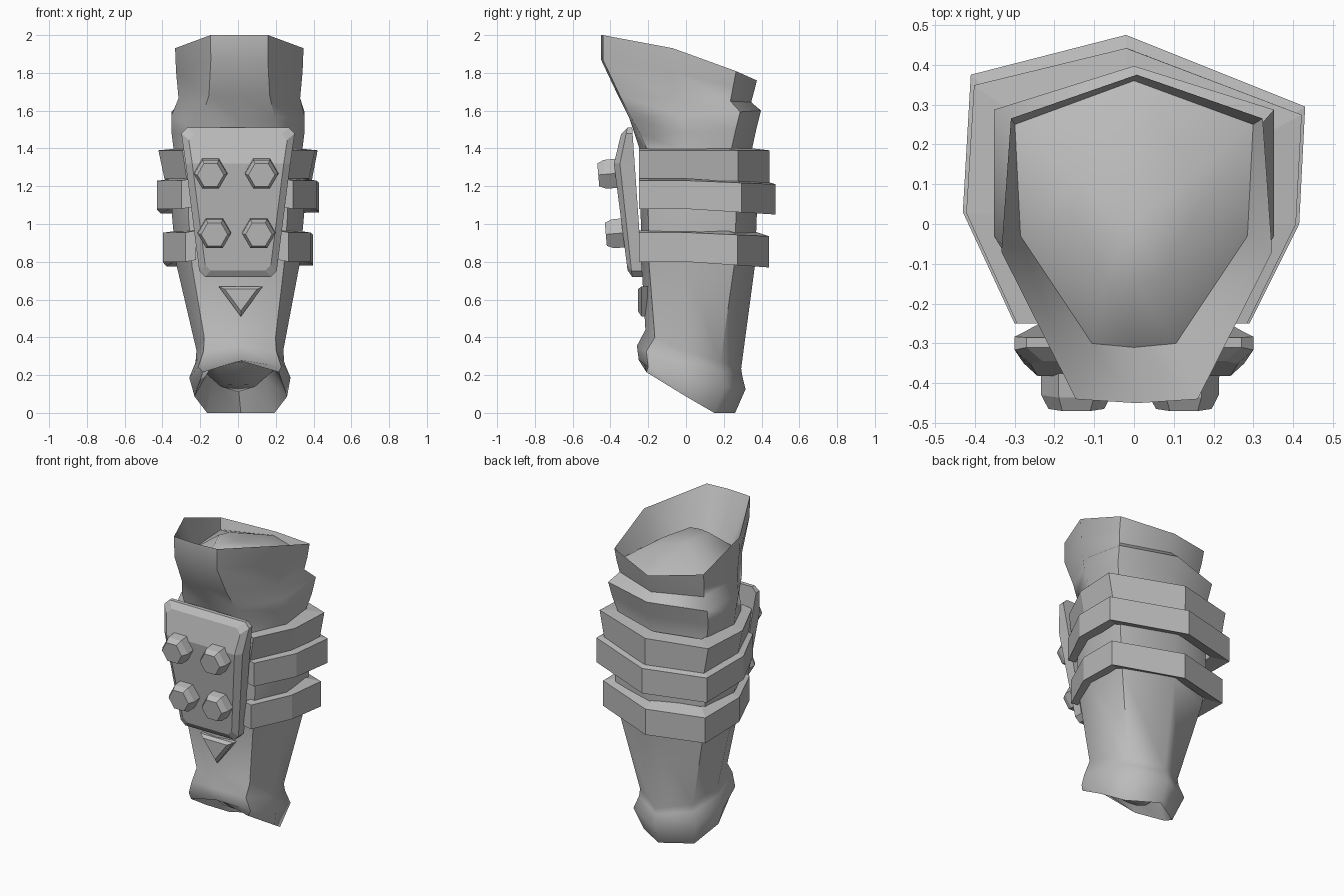
import bpy, bmesh, math
from mathutils import Matrix, Vector

if "Cube" in bpy.data.objects:
    bpy.data.objects.remove(bpy.data.objects["Cube"])

grey = bpy.data.materials.new("grey")
grey.diffuse_color = (0.5, 0.5, 0.5, 1)
grey.use_nodes = True
grey.node_tree.nodes["Principled BSDF"].inputs["Base Color"].default_value = grey.diffuse_color


def finish(name, bm, angle=None):
    """Turn a bmesh into a named object, optionally smooth shaded."""
    bmesh.ops.recalc_face_normals(bm, faces=bm.faces)
    me = bpy.data.meshes.new(name)
    bm.to_mesh(me)
    bm.free()
    ob = bpy.data.objects.new(name, me)
    bpy.context.collection.objects.link(ob)
    me.materials.append(grey)
    if angle:
        bpy.ops.object.select_all(action='DESELECT')
        bpy.context.view_layer.objects.active = ob
        ob.select_set(True)
        bpy.ops.object.shade_smooth_by_angle(angle=math.radians(angle))
    return ob


def loft(name, rings, angle=None, strips=False):
    """Skin rings of equal point count; close the ends with fans or strips."""
    bm = bmesh.new()
    rows = [[bm.verts.new(p) for p in r] for r in rings]
    n = len(rows[0])
    for a, b in zip(rows, rows[1:]):
        for i in range(n):
            j = (i + 1) % n
            bm.faces.new((a[i], a[j], b[j], b[i]))
    for row in (rows[0], rows[-1]):
        if strips:
            for i in range(n // 2 - 1):
                bm.faces.new((row[i], row[i + 1], row[n - 2 - i], row[n - 1 - i]))
            continue
        mid = bm.verts.new(sum((v.co for v in row), Vector()) / n)
        for i in range(n):
            bm.faces.new((row[i], row[(i + 1) % n], mid))
    return finish(name, bm, angle)


def ring(w, yf, yb, zf, zb, e=1.0, xf=0.45, ys=0.0, dy=0.01, xb=0.93, dx=0.0, peak=0.0):
    """Eight sided section, pointed at the back, tilted from front to back."""
    right = [(xb * w, yb - 0.11), (w, ys), (xf * w, yf + dy)]
    pts = [(0, yb)] + right + [(0, yf)] + [(-x, y) for x, y in reversed(right)]
    out = [[x + dx, y, max(0, zf + (zb - zf) * max(0, (y - yf) / (yb - yf)) ** e)]
           for x, y in pts]
    out[4][2] += peak
    return out


low = dict(xf=0.82, dy=0.05, dx=0.01, xb=0.82, ys=-0.01)
shaft = dict(xf=0.75, dy=0.04)
top = dict(ys=-0.07, dx=0.007)
# sleeve: domed recess below, flared cuff, tapered shaft, folds, domed recess on top
loft("sleeve", [
    ring(0.09, -0.06, 0.14, 0.15, 0.11, xf=0.7, xb=0.75),
    ring(0.185, -0.17, 0.22, 0.27, 0.16, xf=0.7, xb=0.75),
    ring(0.245, -0.225, 0.26, 0.225, -0.073, xf=0.82, dy=0.015, xb=0.73, dx=0.015, peak=0.05),
    ring(0.268, -0.25, 0.315, 0.28, 0.125, 0.6, **low),
    ring(0.235, -0.26, 0.297, 0.355, 0.20, 0.7, **low),
    ring(0.23, -0.215, 0.292, 0.44, 0.235, 0.7, **low),
    ring(0.325, -0.235, 0.365, 0.78, 0.78, **shaft),
    ring(0.35, -0.24, 0.375, 1.05, 1.05, **shaft),
    ring(0.34, -0.24, 0.35, 1.38, 1.40, **shaft),
    ring(0.352, -0.27, 0.372, 1.47, 1.50, xf=0.6, dy=0.03, xb=0.97),
    ring(0.352, -0.30, 0.397, 1.56, 1.60, xf=0.55, ys=-0.03, xb=1.0),
    ring(0.322, -0.36, 0.345, 1.68, 1.645, xf=0.5, **top),
    ring(0.335, -0.45, 0.36, 1.87, 1.70, 1.3, **top),
    ring(0.34, -0.45, 0.375, 2.00, 1.76, 1.6, **top),
    ring(0.285, -0.31, 0.36, 1.73, 1.74, xf=0.37, ys=-0.03, xb=1.05),
    ring(0.15, -0.15, 0.22, 1.86, 1.80, ys=0.02),
], angle=55)

# three straps wrapping the back, ends tucked under the plate
OUTER = [(-0.30, -0.25), (-0.43, 0.03), (-0.41, 0.375), (-0.02, 0.475),
         (0.43, 0.295), (0.415, 0.0), (0.29, -0.25)]
for name, z0, z1, s, flare in (("lower_strap", 0.80, 0.965, 0.925, 0),
                               ("middle_strap", 1.08, 1.24, 1.0, 0),
                               ("upper_strap", 1.24, 1.40, 0.93, 0.05)):
    def wrap(k, z, drop=0.0, f=0.0):
        return [(x * k * (s + f), y * k * s if y > 0 else y,
                 z - drop * max(0, y) / 0.475) for x, y in OUTER]
    a, d = wrap(0.80, z0 + 0.01), wrap(0.80, z1)
    b = wrap(1, z0, 0.03, -flare * 0.5)
    c = wrap(1, z1 - 0.01, 0.02 if not flare else 0, flare)
    # section runs around the strap, path runs along it
    loft(name, [list(p) for p in zip(a, b, c, d)])


def mix(z, table):
    """Linear interpolation in a small height table."""
    for (za, ya), (zb, yb) in zip(table, table[1:]):
        if z <= zb:
            return ya + (yb - ya) * (z - za) / (zb - za)
    return table[-1][1]


def plate_ring(inset, table):
    """Trapezoid outline with clipped corners, depth taken from the table."""
    w = lambda z: 0.205 + 0.095 * (z - 0.72) / 0.79 - inset
    lo, hi, c = 0.72 + inset, 1.51 - inset, 0.03
    pts = [(w(lo) - c, lo), (w(lo), lo + c), (w(1.32), 1.32),
           (w(hi), hi - c), (w(hi) - c, hi)]
    pts += [(-x, z) for x, z in reversed(pts)]
    return [(x, mix(z, table), z) for x, z in pts]


# shin plate: bowed trapezoid with a bevelled border
BACK = [(0.72, -0.23), (1.51, -0.285)]
EDGE = [(0.72, -0.285), (1.32, -0.35), (1.51, -0.31)]
FACE = [(0.72, -0.305), (1.32, -0.382), (1.51, -0.335)]
loft("shin_plate", [plate_ring(0, BACK), plate_ring(0, EDGE), plate_ring(0.035, FACE)],
     strips=True)

# hexagonal bolts following the slope of the plate
tilt = Matrix.Rotation(math.radians(95), 4, 'X')
for i, (x, y, z) in enumerate(((-0.145, -0.35, 1.27), (0.125, -0.35, 1.27),
                               (-0.125, -0.31, 0.955), (0.11, -0.31, 0.955))):
    place = Matrix.Translation((x, y, z)) @ tilt
    loft("bolt_%d" % (i + 1), [
        [place @ Vector((r * math.cos(k * math.pi / 3), r * math.sin(k * math.pi / 3), h))
         for k in range(6)]
        for r, h in ((0.09, 0), (0.088, 0.08), (0.07, 0.115))])


# small triangular stud below the plate
def tri(s, y):
    return [(0.015 + dx * s, y, 0.615 + dz * s)
            for dx, dz in ((-0.118, 0.055), (0.118, 0.055), (0, -0.105))]


loft("triangle_stud", [tri(1, -0.20), tri(1, -0.235), tri(0.72, -0.255)])
